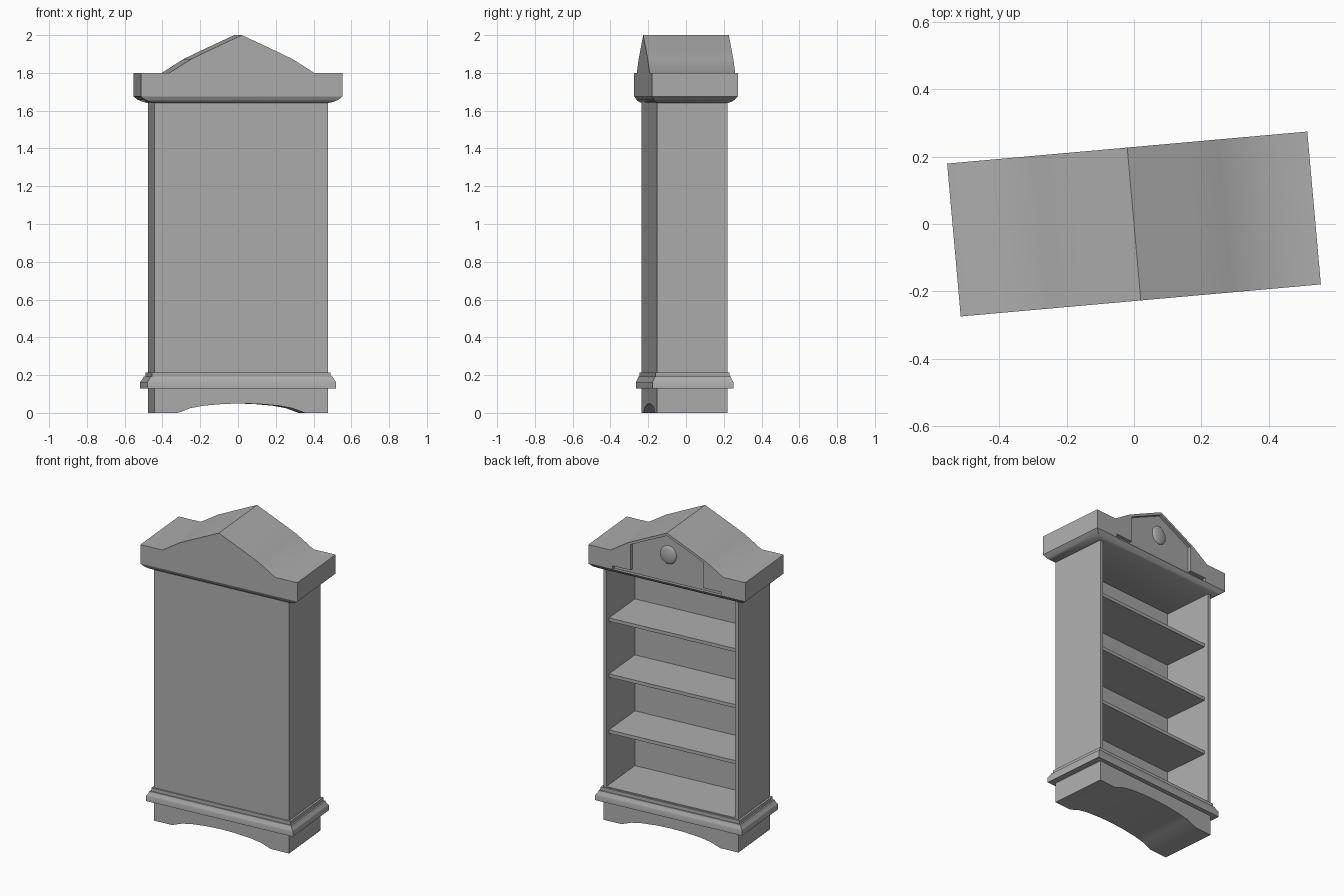
import bpy, bmesh, math

cube = bpy.data.objects.get("Cube")
if cube:
    bpy.data.objects.remove(cube, do_unlink=True)

GREY = (0.42, 0.42, 0.42, 1)
mat = bpy.data.materials.new("plain grey")
mat.use_nodes = True
mat.diffuse_color = GREY
mat.node_tree.nodes["Principled BSDF"].inputs["Base Color"].default_value = GREY

TURN = math.radians(5.08)       # the whole case stands slightly turned
HW, BACK, FRONT = 0.462, -0.195, 0.18   # carcass half width and depth limits


def finish(name, bm):
    """Turn a bmesh into a turned, grey object."""
    bmesh.ops.recalc_face_normals(bm, faces=bm.faces)
    mesh = bpy.data.meshes.new(name)
    bm.to_mesh(mesh)
    bm.free()
    mesh.materials.append(mat)
    obj = bpy.data.objects.new(name, mesh)
    bpy.context.collection.objects.link(obj)
    obj.rotation_euler.z = TURN
    return obj


def loft(name, rings):
    """Stack of rectangles, each (half width, back, front, height)."""
    bm = bmesh.new()
    loops = [[bm.verts.new(p) for p in ((-w, b, z), (w, b, z), (w, f, z), (-w, f, z))]
             for w, b, f, z in rings]
    for lo, hi in zip(loops, loops[1:]):
        for i in range(4):
            j = (i + 1) % 4
            bm.faces.new((lo[i], lo[j], hi[j], hi[i]))
    bm.faces.new(loops[0])
    bm.faces.new(loops[-1])
    return finish(name, bm)


def prism(name, profile, y0, y1):
    """Extrude an x-z profile along y."""
    bm = bmesh.new()
    face = bm.faces.new([bm.verts.new((x, y0, z)) for x, z in profile])
    new = bmesh.ops.extrude_face_region(bm, geom=[face])["geom"]
    verts = [v for v in new if isinstance(v, bmesh.types.BMVert)]
    bmesh.ops.translate(bm, verts=verts, vec=(0, y1 - y0, 0))
    return finish(name, bm)


def box(name, x0, x1, y0, y1, z0, z1):
    return prism(name, [(x0, z0), (x1, z0), (x1, z1), (x0, z1)], y0, y1)


def mirrored(half):
    """Complete a right-hand half profile that ends on the centre line."""
    return half + [(-x, z) for x, z in reversed(half) if x > 0]


def smooth(obj, degrees=38):
    bpy.ops.object.select_all(action='DESELECT')
    obj.select_set(True)
    bpy.context.view_layer.objects.active = obj
    bpy.ops.object.shade_smooth_by_angle(angle=math.radians(degrees))


# Plinth with a shallow arch between the feet
arch = [(0.0, 0.05), (0.1, 0.047), (0.2, 0.038), (0.27, 0.025), (0.338, 0.0)]
half = [(0.0, 0.13), (HW, 0.13), (HW, 0.0)] + arch[::-1]
left_side = [(-x, z) for x, z in reversed(half[1:-1])]
smooth(prism("plinth", half[1:] + left_side, BACK, FRONT), 30)

# Base moulding, stepping in towards the carcass
steps = [(1.0, 0.13), (1.0, 0.163), (0.88, 0.17), (0.68, 0.18),
         (0.55, 0.193), (0.32, 0.193), (0.32, 0.215)]
smooth(loft("base_moulding", [(HW + 0.04 * k, BACK - 0.027 * k, FRONT + 0.027 * k, z)
                              for k, z in steps]), 35)

# Carcass
T = 0.022
INNER = HW - T
TOP = 1.64
for side, s in (("left", 1), ("right", -1)):
    x0, x1 = sorted((s * INNER, s * HW))
    box(side + "_side_panel", x0, x1, BACK, FRONT, 0.21, TOP)
box("back_panel", -INNER, INNER, BACK, -0.158, 0.21, TOP)
box("floor_board", -INNER, INNER, -0.158, FRONT, 0.2, 0.222)

# Shelves, set back a little from the opening
for i in range(3):
    top = 0.58 + 0.366 * i
    box(f"shelf_{i + 1}", -INNER, INNER, -0.158, 0.15, top - 0.022, top)

# Cornice underside flaring out from the carcass
CW, CD = 0.536, 0.2275
cove = [(0.0, 0.0), (0.36, 0.18), (0.7, 0.48), (1.0, 1.0)]
smooth(loft("cornice_cove", [(HW + (CW - HW) * k, BACK + (-CD - BACK) * k,
                              FRONT + (CD - FRONT) * k, TOP + 0.036 * h)
                             for k, h in cove]), 40)

# Cornice and pediment in one block
roof = [(CW, 1.676), (CW, 1.8), (0.385, 1.8), (0.27, 1.873), (0.17, 1.921), (0.0, 2.0)]
pediment = prism("pediment", mirrored(roof), -CD, CD)

# Stepped, gabled recess in the pediment
RECESS = CD - 0.02
gable = [(0.37, 1.66), (0.37, 1.7), (0.247, 1.7), (0.247, 1.867), (0.17, 1.904), (0.0, 1.982)]
cutter = prism("recess_cutter", mirrored(gable), RECESS, CD + 0.1)
cutter.hide_render = True
cut = pediment.modifiers.new("recess", 'BOOLEAN')
cut.operation = 'DIFFERENCE'
cut.solver = 'EXACT'
cut.object = cutter
bpy.context.view_layer.objects.active = pediment
bpy.ops.object.modifier_apply(modifier=cut.name)
bpy.data.objects.remove(cutter, do_unlink=True)
smooth(pediment)

# Carved boss in the recess
bm = bmesh.new()
bmesh.ops.create_uvsphere(bm, u_segments=24, v_segments=12, radius=1)
bmesh.ops.scale(bm, verts=bm.verts, vec=(0.055, 0.016, 0.06))
bmesh.ops.translate(bm, verts=bm.verts, vec=(0, RECESS, 1.85))
smooth(finish("carved_boss", bm))
